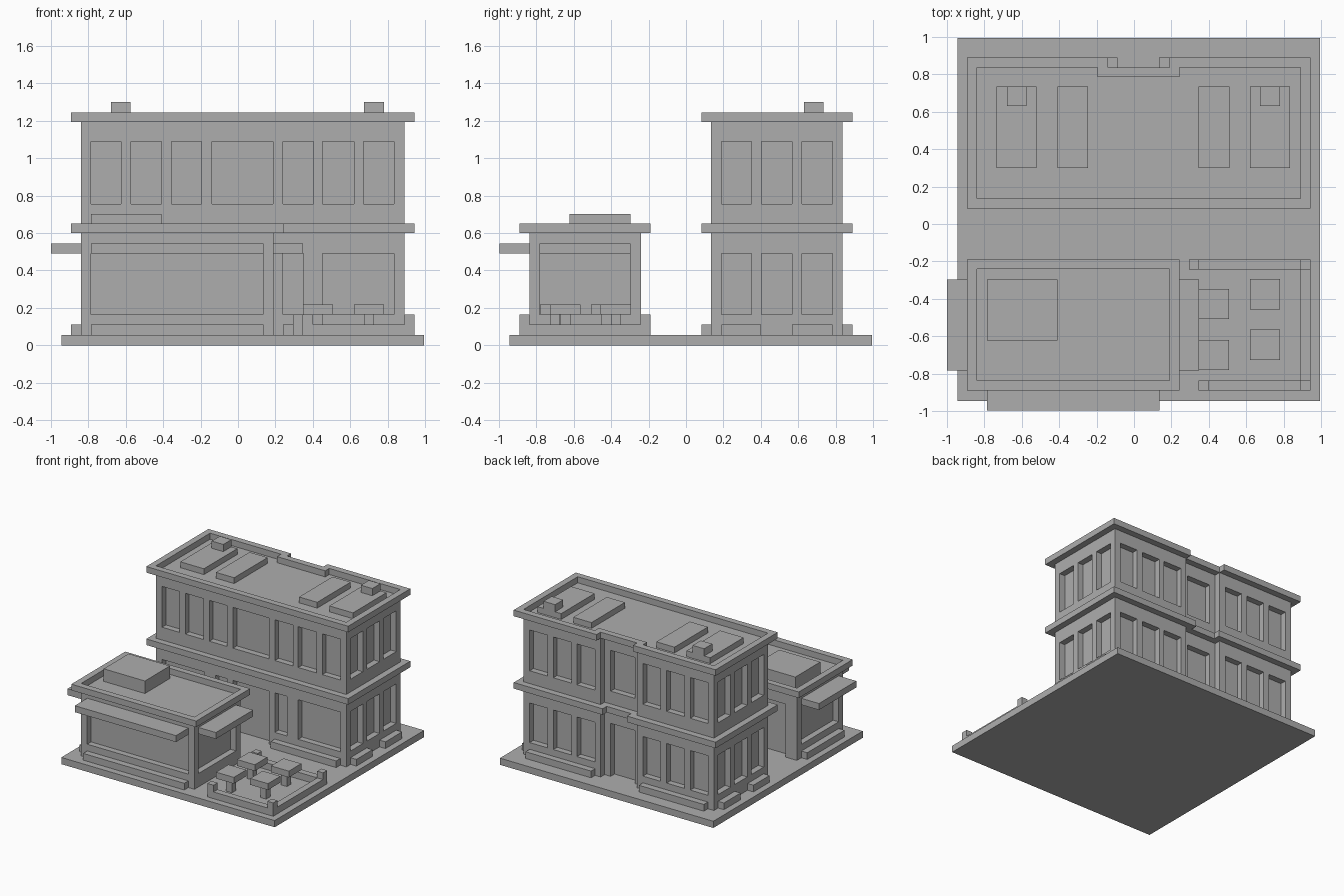
import bpy
import bmesh

default = bpy.data.objects.get("Cube")
if default:
    bpy.data.objects.remove(default, do_unlink=True)

stone = bpy.data.materials.new("plain grey")
stone.use_nodes = True
GREY = (0.42, 0.42, 0.42, 1)
stone.diffuse_color = GREY
stone.node_tree.nodes["Principled BSDF"].inputs["Base Color"].default_value = GREY

T = 0.053          # common thickness of walls, slabs and kerbs
GROUND = 0.055


def finish(name, bm):
    bmesh.ops.recalc_face_normals(bm, faces=bm.faces)
    mesh = bpy.data.meshes.new(name)
    bm.to_mesh(mesh)
    bm.free()
    mesh.materials.append(stone)
    obj = bpy.data.objects.new(name, mesh)
    bpy.context.collection.objects.link(obj)
    return obj


def add_box(bm, x, y, z):
    v = bmesh.ops.create_cube(bm, size=1)["verts"]
    for p in v:
        p.co = [(a + b) / 2 + c * (b - a) for (a, b), c in zip((x, y, z), p.co)]


def boxes(name, *items):
    bm = bmesh.new()
    for item in items:
        add_box(bm, *item)
    return finish(name, bm)


def prism(name, outline, z0, z1):
    bm = bmesh.new()
    face = bm.faces.new([bm.verts.new((x, y, z0)) for x, y in outline])
    top = bmesh.ops.extrude_face_region(bm, geom=[face])["geom"]
    for v in top:
        if isinstance(v, bmesh.types.BMVert):
            v.co.z = z1
    return finish(name, bm)


def ring(name, outer, inner, z0, z1):
    bm = bmesh.new()
    loops = [[bm.verts.new((x, y, z)) for x, y in line]
             for line, z in ((outer, z0), (outer, z1), (inner, z1), (inner, z0))]
    n = len(outer)
    for k in range(4):
        a, b = loops[k], loops[(k + 1) % 4]
        for i in range(n):
            j = (i + 1) % n
            bm.faces.new((a[i], a[j], b[j], b[i]))
    return finish(name, bm)


def rect(x0, x1, y0, y1):
    return [(x0, y0), (x1, y0), (x1, y1), (x0, y1)]


def notched(x0, x1, y0, y1, n0, n1, ny):
    # rectangle with an entrance notch in its rear edge
    return [(x0, y0), (x1, y0), (x1, y1), (n1, y1),
            (n1, ny), (n0, ny), (n0, y1), (x0, y1)]


def carve(wall, cuts):
    cutter = boxes("window_cutter", *cuts)
    cutter.hide_render = True
    mod = wall.modifiers.new("windows", "BOOLEAN")
    mod.operation = "DIFFERENCE"
    mod.solver = "EXACT"
    mod.object = cutter
    dg = bpy.context.evaluated_depsgraph_get()
    carved = bpy.data.meshes.new_from_object(wall.evaluated_get(dg))
    wall.modifiers.clear()
    wall.data = carved
    bpy.data.objects.remove(cutter, do_unlink=True)


# Ground slab
boxes("ground_slab", ((-0.945, 0.995), (-0.945, 0.995), (0, GROUND)))

# Main building: walls with recessed windows
LEFT, RIGHT, FRONT, REAR = -0.84, 0.89, 0.135, 0.837
main = prism("main_walls", notched(LEFT, RIGHT, FRONT, REAR, -0.14, 0.19, 0.785), GROUND, 1.195)
low, high = (0.165, 0.49), (0.755, 1.09)
door = (0.03, 0.49)
rows = [(-0.785, -0.625), (-0.573, -0.41), (-0.355, -0.195),
        (0.24, 0.405), (0.453, 0.62), (0.672, 0.835)]
side_rows = [(0.19, 0.35), (0.403, 0.567), (0.62, 0.783)]
front_cut = (FRONT - 0.1, FRONT + 0.05)
cuts = [(x, front_cut, high) for x in rows]
cuts += [(x, front_cut, low) for x in ((-0.785, -0.4), (-0.3, -0.19), (0.24, 0.35), (0.453, 0.835))]
cuts += [((-0.14, 0.187), front_cut, z) for z in (door, high)]
for z in (low, high):
    cuts += [(x, (REAR - 0.05, REAR + 0.1), z) for x in rows]
    for y in side_rows:
        cuts += [((LEFT - 0.1, LEFT + 0.05), y, z), ((RIGHT - 0.05, RIGHT + 0.1), y, z)]
cuts += [((-0.085, 0.135), (0.735, 0.86), z) for z in (door, high)]
carve(main, cuts)

# Main building: floor band and roof parapet
prism("floor_band", notched(-0.892, 0.943, 0.083, 0.89, -0.087, 0.135, 0.837), 0.6, 0.65)
ring("main_parapet",
     notched(-0.892, 0.943, 0.083, 0.89, -0.14, 0.19, 0.837),
     notched(LEFT, RIGHT, FRONT, REAR, -0.195, 0.243, 0.785), 1.195, 1.245)

# Roof equipment
panel_y = (0.3, 0.735)
boxes("roof_units", *[(x, panel_y, (1.195, 1.243))
                      for x in ((-0.735, -0.52), (-0.41, -0.245), (0.345, 0.51), (0.62, 0.835))])
boxes("roof_vents", *[(x, (0.63, 0.735), (1.235, 1.302))
                      for x in ((-0.68, -0.575), (0.675, 0.78))])

# Planters around the main building
bed = (GROUND, 0.11)
beds = [(x, y, bed) for x in ((-0.785, -0.195), (0.24, 0.835))
        for y in ((FRONT - T, FRONT), (REAR, REAR + T))]
beds += [(x, y, bed) for x in ((LEFT - T, LEFT), (RIGHT, RIGHT + T))
         for y in ((0.19, 0.4), (0.567, 0.783))]
boxes("main_planters", *beds)

# Low pavilion
P0, P1, PF, PB = -0.84, 0.19, -0.837, -0.24
pavilion = prism("pavilion_walls", rect(P0, P1, PF, PB), GROUND, 0.6)
glass = (0.165, 0.515)
bay, bay_side = (-0.785, 0.135), (-0.783, -0.298)
carve(pavilion, [
    (bay, (PF - 0.1, PF + 0.05), glass),
    ((-0.735, 0.135), (PB - 0.05, PB + 0.1), door),
    ((P0 - 0.1, P0 + 0.05), bay_side, glass),
    ((P1 - 0.05, P1 + 0.1), bay_side, glass)])
ring("pavilion_parapet", rect(-0.892, 0.243, -0.89, -0.19), rect(P0, P1, PF, PB), 0.6, 0.65)
boxes("pavilion_roof_unit", ((-0.785, -0.41), (-0.623, -0.298), (0.6, 0.703)))
shade = (0.49, 0.543)
boxes("awnings", (bay, (-0.998, PF + 0.05), shade),
      ((-1, P0 + 0.05), bay_side, shade), ((P1 - 0.05, 0.347), bay_side, shade))
boxes("pavilion_planters", (bay, (PF - T, PF), bed), ((P0 - T, P0), bay_side, bed))

# Terrace kerb with end posts
post = (GROUND, 0.165)
edge, kerb_front, kerb_back = (0.89, 0.943), (-0.89, -0.837), (-0.243, -0.19)
boxes("terrace_kerb", ((0.345, 0.943), kerb_front, bed), ((0.295, 0.943), kerb_back, bed),
      (edge, (-0.837, -0.243), bed))
boxes("kerb_posts", ((0.345, 0.4), kerb_front, post), ((0.295, 0.348), kerb_back, post),
      (edge, kerb_front, post), (edge, kerb_back, post))

# Terrace tables
for cx, cy in ((0.428, -0.428), (0.428, -0.7), (0.7, -0.375), (0.7, -0.645)):
    boxes("terrace_table",
          ((cx - 0.081, cx + 0.081), (cy - 0.081, cy + 0.081), (0.165, 0.217)),
          ((cx - 0.027, cx + 0.027), (cy - 0.027, cy + 0.027), post))
